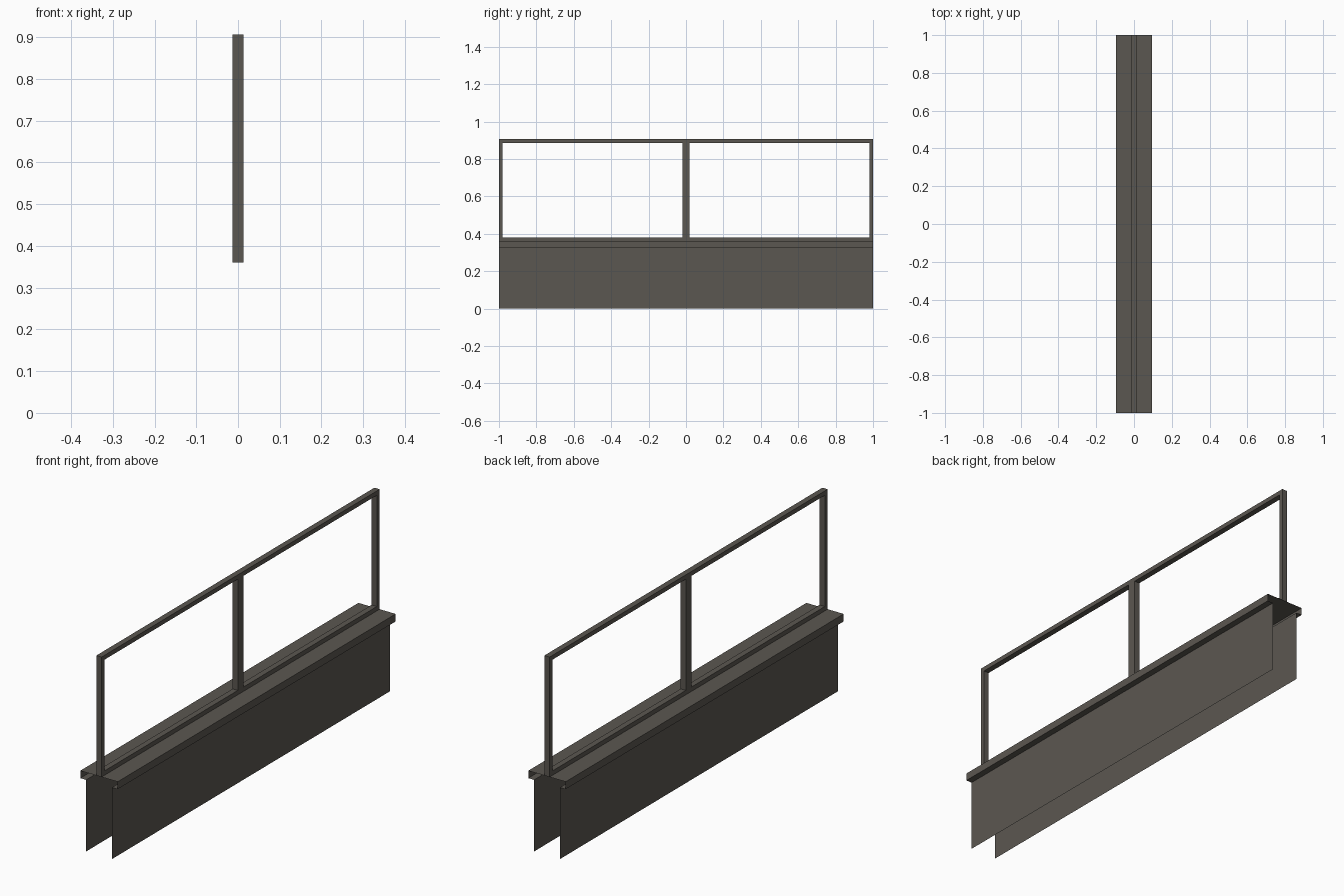
import bpy

if "Cube" in bpy.data.objects:
    bpy.data.objects.remove(bpy.data.objects["Cube"])

mat = bpy.data.materials.new("dark warm grey")
mat.diffuse_color = (0.105, 0.095, 0.082, 1)
mat.use_nodes = True
mat.node_tree.nodes["Principled BSDF"].inputs["Base Color"].default_value = mat.diffuse_color


def make_object(name, verts, faces):
    mesh = bpy.data.meshes.new(name)
    mesh.from_pydata(verts, [], faces)
    mesh.materials.append(mat)
    obj = bpy.data.objects.new(name, mesh)
    bpy.context.collection.objects.link(obj)
    return obj


def box(name, x, y0, y1, z0, z1):
    verts = [(sx * x, y, z) for z in (z0, z1)
             for sx, y in ((-1, y0), (1, y0), (1, y1), (-1, y1))]
    faces = [(3, 2, 1, 0), (4, 5, 6, 7), (0, 1, 5, 4),
             (1, 2, 6, 5), (2, 3, 7, 6), (3, 0, 4, 7)]
    return make_object(name, verts, faces)


# Low wall with overhanging cap: thin open sheet, open at the ends and bottom
CAP_Z = 0.36
half = [(0.065, 0.0), (0.065, 0.326), (0.094, 0.326), (0.094, CAP_Z)]
profile = half + [(-x, z) for x, z in reversed(half)]
n = len(profile)
verts = [(x, y, z) for y in (-1, 1) for x, z in profile]
faces = [(i, i + n, i + n + 1, i + 1) for i in range(n - 1)]
make_object("wall_and_cap", verts, faces)

# Railing frame: two rails, two end posts and a double-width middle post
T, W, TOP = 0.02, 0.0132, 0.906
box("bottom_rail", W, -1, 1, CAP_Z, CAP_Z + T)
box("top_rail", W, -1, 1, TOP - T, TOP)
for name, y0, y1 in (("front_post", -1, -1 + T),
                     ("middle_post", -T, T),
                     ("back_post", 1 - T, 1)):
    box(name, W, y0, y1, CAP_Z + T, TOP - T)
